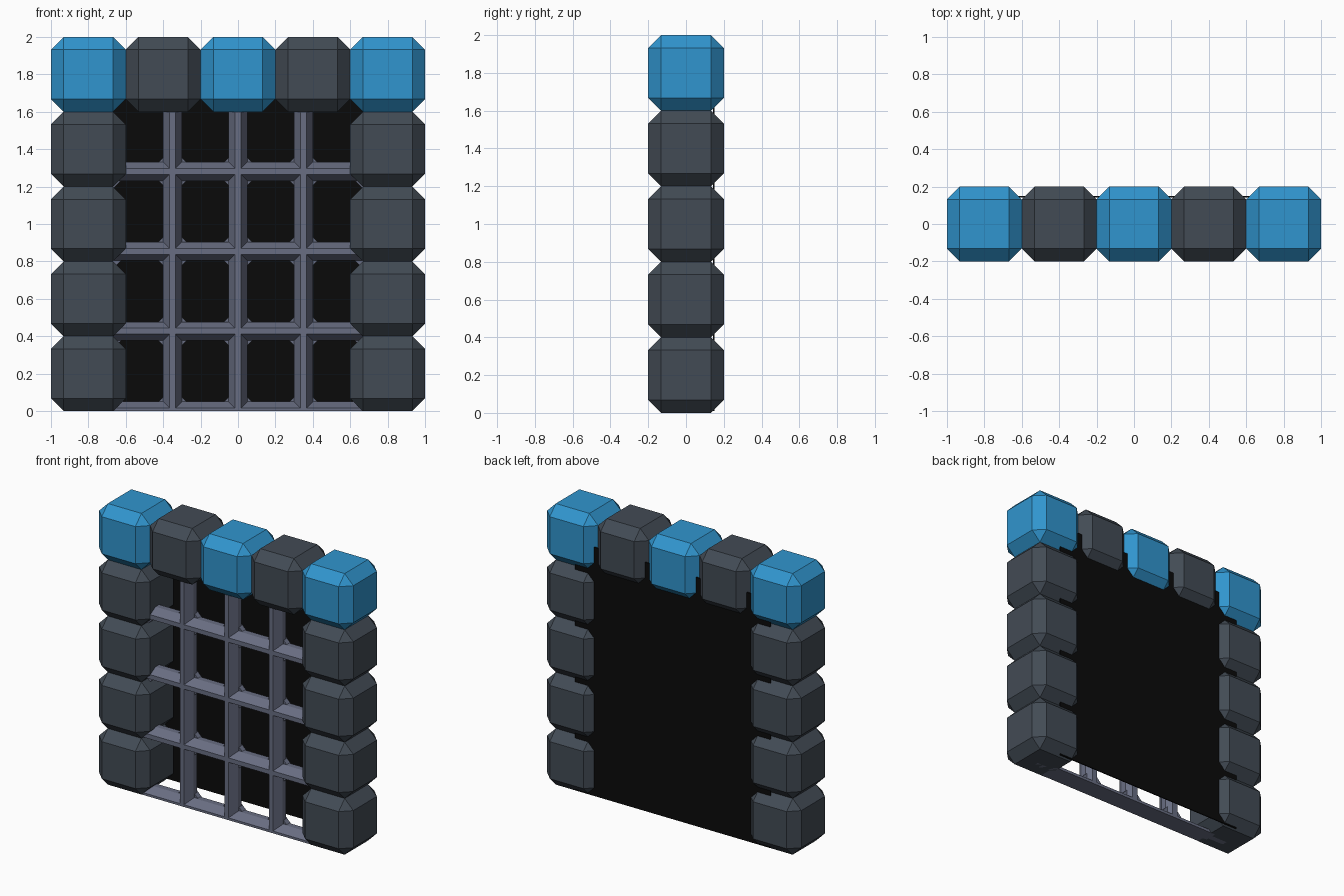
import bpy, bmesh, math
from mathutils import Matrix

if "Cube" in bpy.data.objects:
    bpy.data.objects.remove(bpy.data.objects["Cube"])


def material(name, rgb):
    m = bpy.data.materials.new(name)
    m.diffuse_color = (*rgb, 1)
    m.use_nodes = True
    m.node_tree.nodes["Principled BSDF"].inputs["Base Color"].default_value = m.diffuse_color
    return m


BLUE = material("bright blue", (0.03, 0.30, 0.62))
STONE = material("dark slate", (0.055, 0.07, 0.09))
METAL = material("purple grey metal", (0.14, 0.155, 0.225))
BLACK = material("black", (0.003, 0.003, 0.003))


def finish(bm, name, mat):
    bmesh.ops.recalc_face_normals(bm, faces=bm.faces)
    me = bpy.data.meshes.new(name)
    bm.to_mesh(me)
    bm.free()
    me.materials.append(mat)
    ob = bpy.data.objects.new(name, me)
    bpy.context.collection.objects.link(ob)
    return ob


def block(name, x, z, mat):
    """Cube of 0.4 with every edge chamfered."""
    bm = bmesh.new()
    bmesh.ops.create_cube(bm, size=0.4)
    bmesh.ops.bevel(bm, geom=bm.edges[:], offset=0.068, segments=1,
                    affect='EDGES', profile=0.5)
    bmesh.ops.translate(bm, verts=bm.verts, vec=(x, 0, z))
    return finish(bm, name, mat)


def prism(bm, ring, offset):
    """Extrude a closed ring of points along an offset."""
    f = bm.faces.new([bm.verts.new(p) for p in ring])
    out = bmesh.ops.extrude_face_region(bm, geom=[f])
    # the starting cap stays in place
    moved = [v for v in out['geom'] if isinstance(v, bmesh.types.BMVert)]
    bmesh.ops.translate(bm, verts=moved, vec=offset)


# side columns
for side, sx in (("left", -0.8), ("right", 0.8)):
    for i in range(4):
        block(f"{side}_column_block_{i + 1}", sx, 0.2 + 0.4 * i, STONE)

# top row, alternating colours
for i in range(5):
    block(f"lintel_block_{i + 1}", -0.8 + 0.4 * i, 1.8, STONE if i % 2 else BLUE)

# bar section as (half width offset, y), ridged to the front
SECTION = [(-0.016, -0.13), (0.016, -0.13), (0.05, -0.07), (0.05, -0.03),
           (0.02, 0.01), (-0.02, 0.01), (-0.05, -0.03), (-0.05, -0.07)]
XS = [-0.35, 0, 0.35]
ZS = [0.427 * i for i in range(5)]

# upright bars
for i, x in enumerate(XS):
    bm = bmesh.new()
    prism(bm, [(x + w, y, 0) for w, y in SECTION], (0, 0, 1.72))
    finish(bm, f"upright_bar_{i + 1}", METAL)

# cross bars, the lowest one cut off at the ground
for i, z in enumerate(ZS[:4]):
    bm = bmesh.new()
    prism(bm, [(-0.7, y, max(0, z + w)) for w, y in
          (SECTION if i else [(0, -0.13)] + SECTION[1:5] + [(0, 0.01)])], (1.4, 0, 0))
    finish(bm, f"cross_bar_{i + 1}", METAL)

# small diamond gussets filling the corners of the openings
for i, z in enumerate(ZS):
    for j in range(5):
        x = -0.7 + 0.35 * j
        r = 0.125
        ring = [(x - r, -0.06, z), (x, -0.06, z + r), (x + r, -0.06, z)]
        if i:
            ring.append((x, -0.06, z - r))
        bm = bmesh.new()
        prism(bm, ring, (0, 0.04, 0))
        finish(bm, f"gusset_{i + 1}_{j + 1}", METAL)

# dark panel closing the gateway at the back
bm = bmesh.new()
bmesh.ops.create_cube(bm, size=1, matrix=Matrix.Translation((0, 0.146, 0.895))
                      @ Matrix.Diagonal((1.54, 0.008, 1.77, 1)))
finish(bm, "back_panel", BLACK)
